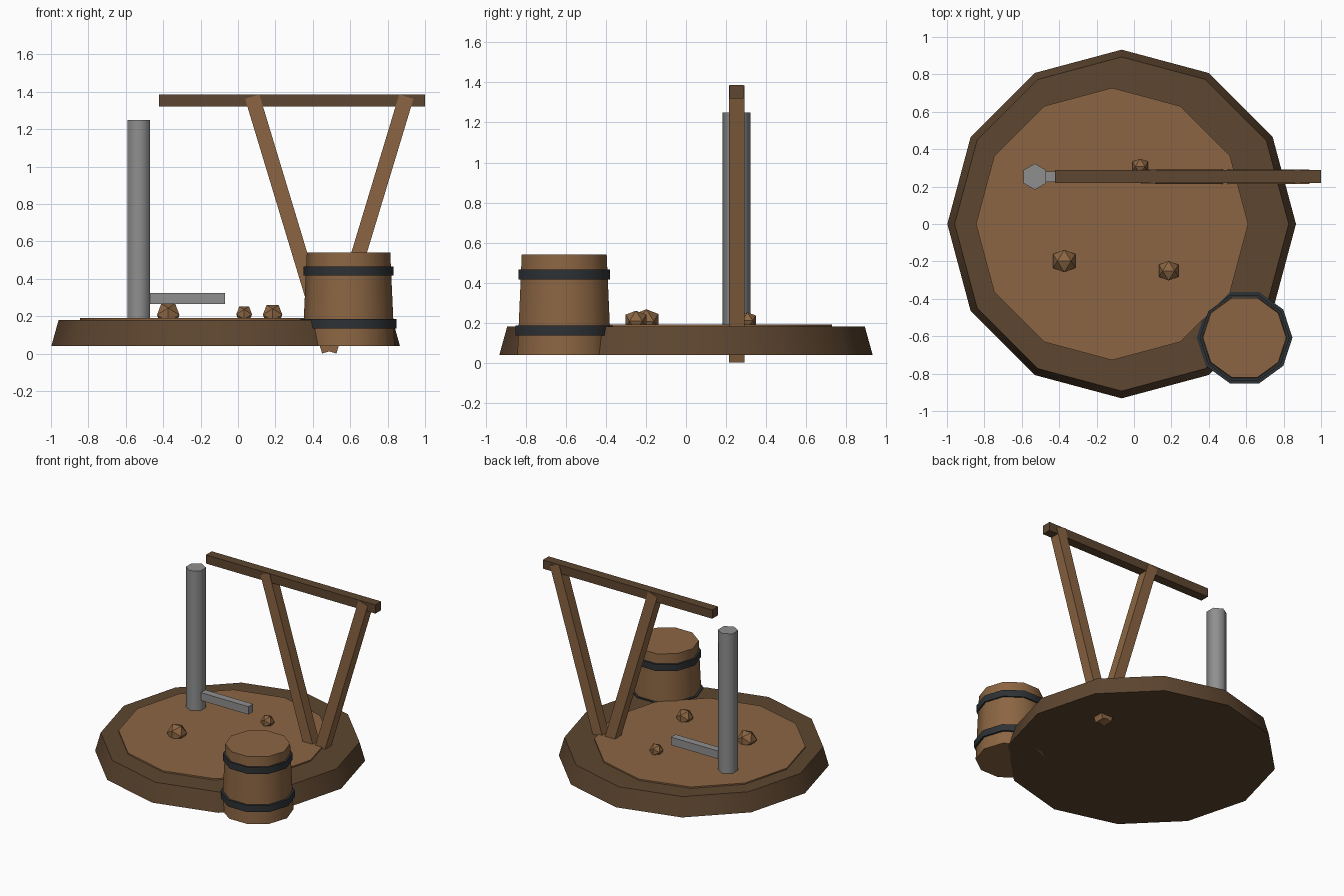
import bpy, bmesh, math
from mathutils import Vector

if "Cube" in bpy.data.objects:
    bpy.data.objects.remove(bpy.data.objects["Cube"], do_unlink=True)


def material(name, r, g, b):
    # sRGB bytes to linear values
    col = [((c / 255 + 0.055) / 1.055) ** 2.4 for c in (r, g, b)] + [1]
    m = bpy.data.materials.new(name)
    m.use_nodes = True
    m.diffuse_color = col
    m.node_tree.nodes["Principled BSDF"].inputs["Base Color"].default_value = col
    return m


LIGHT = material("light brown wood", 139, 101, 66)
DARK = material("dark brown wood", 94, 70, 48)
GREY = material("grey metal", 143, 143, 143)
IRON = material("dark iron", 46, 50, 53)


def finish(obj, name, mat):
    obj.name = obj.data.name = name
    obj.data.materials.append(mat)
    return obj


def prism(name, x, y, z0, z1, r0, r1, sides, mat, turn=0):
    """Tapered upright prism with rounded shading and crisp rims."""
    bpy.ops.mesh.primitive_cone_add(vertices=sides, radius1=r0, radius2=r1, depth=z1 - z0,
                                    location=(x, y, (z0 + z1) / 2),
                                    rotation=(0, 0, math.radians(turn)))
    bpy.ops.object.shade_smooth_by_angle(angle=math.radians(65))
    return finish(bpy.context.object, name, mat)


def bar(name, start, end, width, depth, mat):
    """Square bar between two points; depth runs along y."""
    a, b = Vector(start), Vector(end)
    d = b - a
    bpy.ops.mesh.primitive_cube_add(size=1, location=(a + b) / 2,
                                    rotation=(0, math.atan2(d.x, d.z), 0))
    bpy.context.object.scale = (width, depth, d.length)
    return finish(bpy.context.object, name, mat)


def rock(name, x, y, z, half, mat):
    """Icosahedron resting on an edge, from three golden rectangles."""
    s = half / ((1 + math.sqrt(5)) / 2)
    bm = bmesh.new()
    for i in (-s, s):
        for j in (-half, half):
            for p in ((i, 0, j), (0, j, i), (j, i, 0)):
                bm.verts.new(p)
    bmesh.ops.convex_hull(bm, input=bm.verts)
    bmesh.ops.recalc_face_normals(bm, faces=bm.faces)
    mesh = bpy.data.meshes.new(name)
    bm.to_mesh(mesh)
    bm.free()
    obj = bpy.data.objects.new(name, mesh)
    obj.location = (x, y, z)
    bpy.context.collection.objects.link(obj)
    return finish(obj, name, mat)


ROW = 0.253  # y of the pole, beam and legs

# Ground platform
prism("platform", -0.066, 0, 0.04, 0.18, 0.932, 0.893, 12, DARK)
prism("ground_patch", -0.117, 0, 0.17, 0.19, 0.728, 0.728, 12, LIGHT)

# Metal pole with its side arm
prism("pole", -0.53, ROW, 0.041, 1.25, 0.07, 0.07, 6, GREY)
bar("pole_arm", (-0.5, ROW, 0.295), (-0.07, ROW, 0.295), 0.06, 0.055, GREY)

# Beam carried on two splayed legs
bar("beam", (-0.422, ROW, 1.353), (1.0, ROW, 1.353), 0.066, 0.07, DARK)
for name, top_x in (("right_leg", 0.076), ("left_leg", 0.9)):
    bar(name, (0.488, ROW, 0.012), (top_x, ROW, 1.374), 0.08, 0.078, LIGHT)

# Barrel with iron hoops
BX, BY = 0.591, -0.608
prism("barrel", BX, BY, 0.04, 0.54, 0.246, 0.223, 10, LIGHT, 18)
prism("lower_hoop", BX, BY, 0.135, 0.185, 0.256, 0.256, 10, IRON, 18)
prism("upper_hoop", BX, BY, 0.417, 0.467, 0.24, 0.24, 10, IRON, 18)

# Loose rocks
rock("large_rock", -0.373, -0.198, 0.207, 0.06, LIGHT)
rock("medium_rock", 0.185, -0.25, 0.208, 0.052, LIGHT)
rock("small_rock", 0.033, 0.307, 0.21, 0.042, LIGHT)
